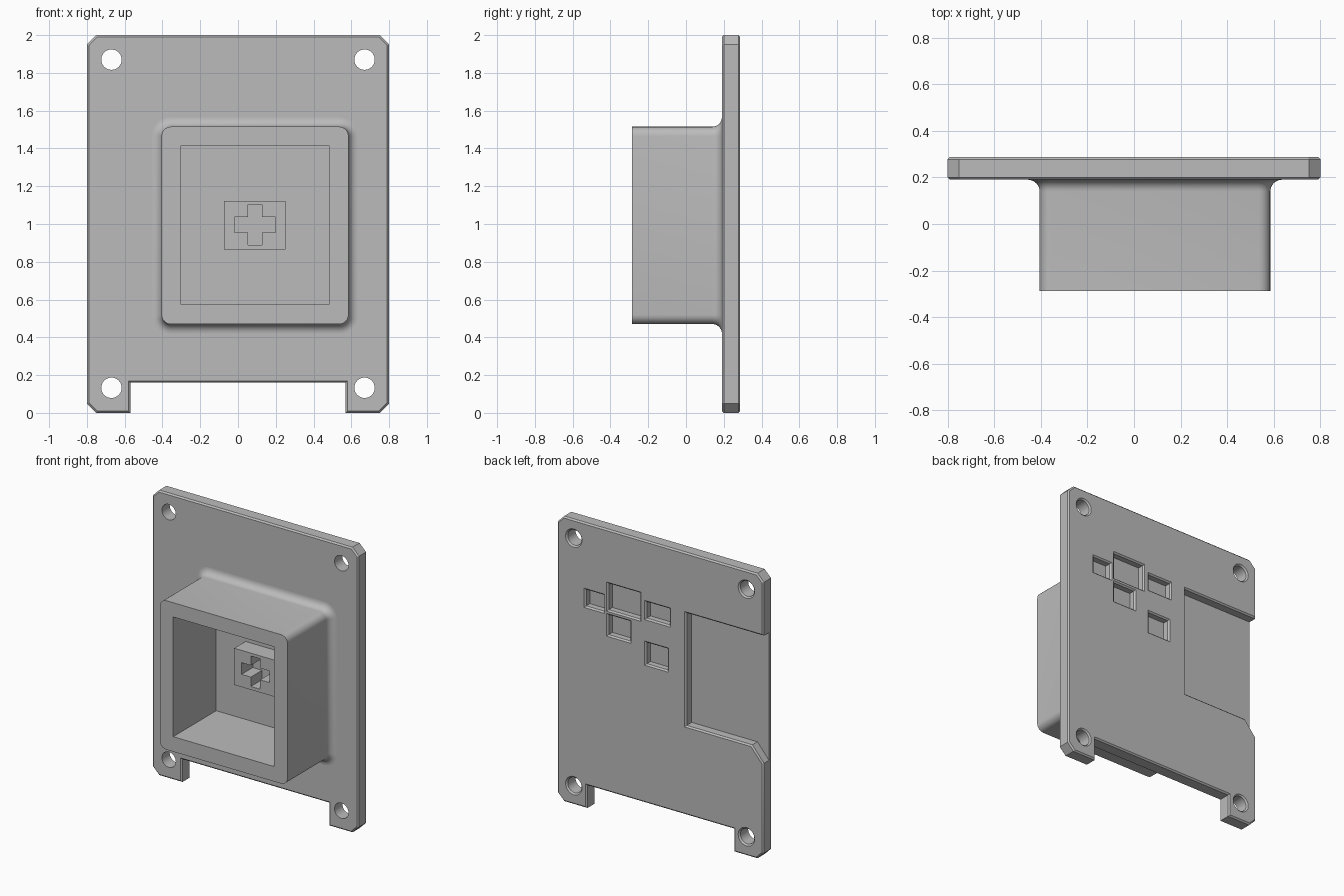
import bpy, bmesh
from math import sin, cos, pi, radians
from mathutils import Vector

cube = bpy.data.objects.get("Cube")
if cube:
    bpy.data.objects.remove(cube, do_unlink=True)

grey = bpy.data.materials.new("plain grey")
grey.use_nodes = True
grey.diffuse_color = (0.5, 0.5, 0.5, 1)
grey.node_tree.nodes["Principled BSDF"].inputs["Base Color"].default_value = grey.diffuse_color


def rect(x0, x1, z0, z1):
    return [(x0, z0), (x1, z0), (x1, z1), (x0, z1)]


def circle(x, z, r, n=32):
    return [(x + r * cos(2 * pi * i / n), z + r * sin(2 * pi * i / n)) for i in range(n)]


def rounded_rect(x0, x1, z0, z1, r, n=6):
    pts = []
    centres = [(x1 - r, z1 - r), (x0 + r, z1 - r), (x0 + r, z0 + r), (x1 - r, z0 + r)]
    for k, (cx, cz) in enumerate(centres):
        for i in range(n + 1):
            a = (k + i / n) * pi / 2
            pts.append((cx + r * cos(a), cz + r * sin(a)))
    return pts


def grow(outline, d):
    """Offset a counter-clockwise outline outward with mitred corners."""
    pts = [Vector(p) for p in outline]
    out = []
    for i, p in enumerate(pts):
        a = (p - pts[i - 1]).normalized()
        b = (pts[(i + 1) % len(pts)] - p).normalized()
        na, nb = Vector((a.y, -a.x)), Vector((b.y, -b.x))
        out.append(p + (na + nb) * d / (1 + na.dot(nb)))
    return out


def stack(name, outline, levels):
    """Closed solid through copies of an outline; levels are (y, offset)."""
    bm = bmesh.new()
    rings = [[bm.verts.new((p[0], y, p[1])) for p in grow(outline, d)] for y, d in levels]
    n = len(outline)
    for r, s in zip(rings, rings[1:]):
        for i in range(n):
            j = (i + 1) % n
            bm.faces.new((r[i], r[j], s[j], s[i]))
    bm.faces.new(rings[0])
    bm.faces.new(rings[-1])
    bmesh.ops.recalc_face_normals(bm, faces=bm.faces)
    mesh = bpy.data.meshes.new(name)
    bm.to_mesh(mesh)
    bm.free()
    mesh.materials.append(grey)
    obj = bpy.data.objects.new(name, mesh)
    bpy.context.collection.objects.link(obj)
    return obj


def cut(obj, outline, levels):
    cutter = stack("cutter", outline, levels)
    cutter.hide_render = True
    mod = obj.modifiers.new("cut", "BOOLEAN")
    mod.operation, mod.solver, mod.object = "DIFFERENCE", "EXACT", cutter
    bpy.context.view_layer.objects.active = obj
    bpy.ops.object.modifier_apply(modifier=mod.name)
    bpy.data.objects.remove(cutter, do_unlink=True)


def finish(obj):
    obj.data.shade_smooth()
    obj.data.set_sharp_from_angle(angle=radians(30))


FRONT, BACK, LIP = 0.19, 0.287, 0.01
NOSE = -0.287

# Mounting plate: clipped corners, bottom notch, chamfered rims
w, c, notch, top = 0.8, 0.05, 0.57, 0.16
outline = [(-w + c, 0), (-notch, 0), (-notch, top), (notch, top), (notch, 0), (w - c, 0),
           (w, c), (w, 2 - c), (w - c, 2), (-w + c, 2), (-w, 2 - c), (-w, c)]
plate = stack("mounting_plate", outline,
              [(FRONT, -LIP), (FRONT + LIP, 0), (BACK - LIP, 0), (BACK, -LIP)])

# Screw holes, countersunk at the back
for x in (-0.67, 0.67):
    for z in (0.133, 1.87):
        cut(plate, circle(x, z, 0.054),
            [(FRONT - 0.1, 0), (BACK - LIP, 0), (BACK, LIP), (BACK + LIP, LIP)])


# Chamfered pockets in the back
def pocket(outline, depth):
    cut(plate, outline, [(BACK - depth, 0), (BACK - LIP, 0), (BACK, LIP), (BACK + LIP, LIP)])


for box in ((0.44, 0.58, 1.415, 1.53), (0.16, 0.405, 1.435, 1.62), (-0.07, 0.11, 1.455, 1.57),
            (0.235, 0.405, 1.26, 1.40), (-0.055, 0.11, 1.135, 1.285)):
    pocket(rect(*box), 0.05)
pocket([(-0.85, 0.62), (-0.71, 0.785), (-0.2, 0.785), (-0.2, 1.575), (-0.85, 1.575)], 0.065)
finish(plate)

# Square housing with a fillet flaring into the plate
R = 0.05
fillet = [(FRONT - R + R * sin(t * pi / 16), R - R * cos(t * pi / 16)) for t in range(9)]
housing = stack("switch_housing", rounded_rect(-0.405, 0.585, 0.47, 1.515, R),
                [(NOSE, 0)] + fillet + [(FRONT + 0.005, R)])
cut(housing, rect(-0.302, 0.482, 0.575, 1.415), [(NOSE - 0.1, 0), (FRONT + 0.1, 0)])
finish(housing)

# Stem block with a cross-shaped socket
stem = stack("stem_block", rect(-0.075, 0.252, 0.865, 1.122), [(0.065, 0), (FRONT + 0.005, 0)])
cx, cz, ax, az, hx, hz = 0.09, 0.995, 0.036, 0.041, 0.108, 0.107
cross = [(ax, -hz), (ax, -az), (hx, -az), (hx, az), (ax, az), (ax, hz),
         (-ax, hz), (-ax, az), (-hx, az), (-hx, -az), (-ax, -az), (-ax, -hz)]
cut(stem, [(cx + x, cz + z) for x, z in cross], [(0, 0), (FRONT + 0.1, 0)])
finish(stem)
